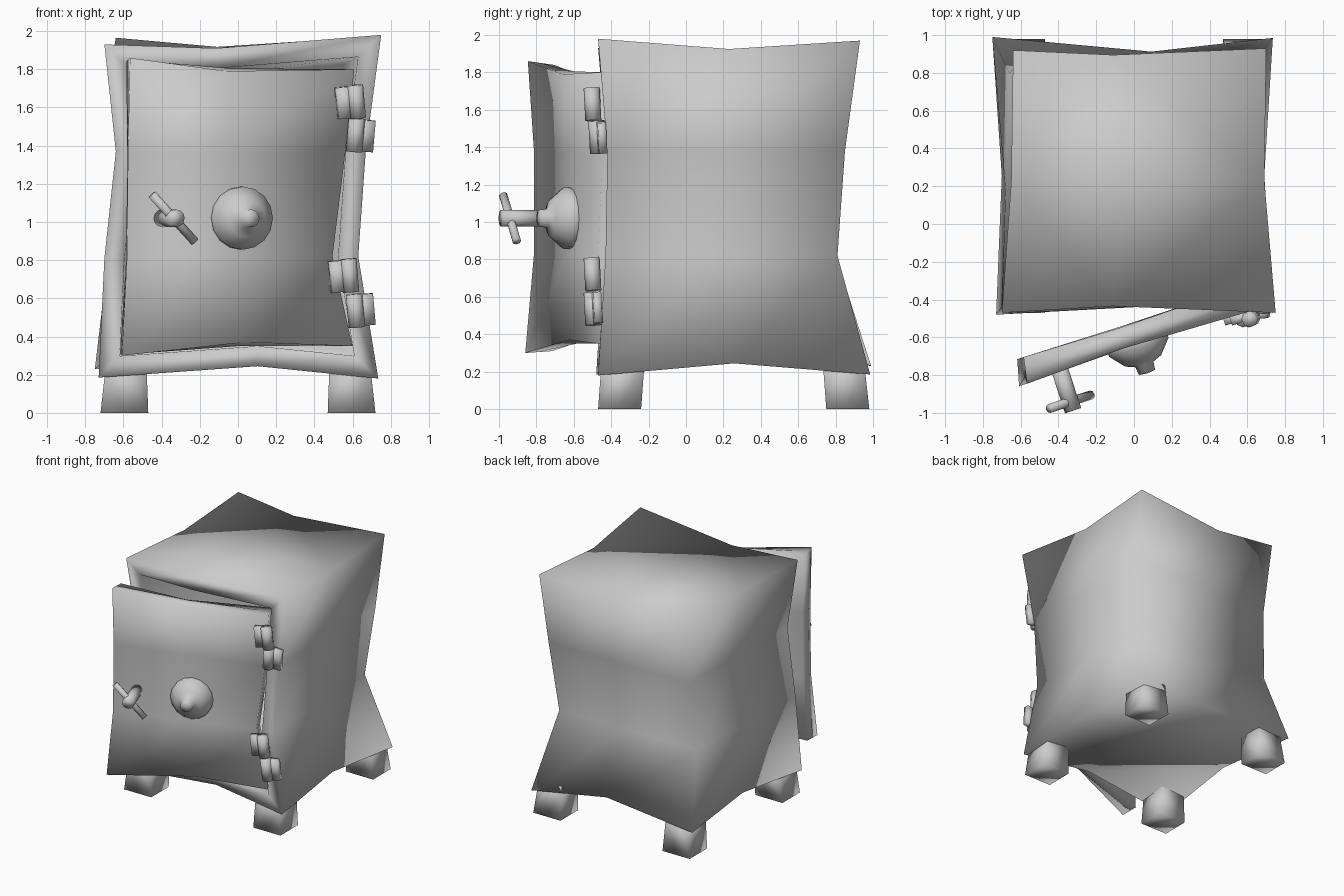
import bpy, bmesh
from math import radians, pi
from mathutils import Vector, Matrix

if "Cube" in bpy.data.objects:
    bpy.data.objects.remove(bpy.data.objects["Cube"])

ANGLE = radians(18)                      # how far the door stands open
DOOR = Matrix.Translation((0.59, -0.47, 0)) @ Matrix.Rotation(ANGLE, 4, 'Z')
NORMAL = Vector((0.309, -0.951, 0))      # door facing direction
ALONG = Vector((0.951, 0.309, 0))        # along the door
NONE = ((0, 0, 0, 0), (0, 0, 0, 0))


def finish(name, bm):
    bmesh.ops.recalc_face_normals(bm, faces=bm.faces)
    me = bpy.data.meshes.new(name)
    bm.to_mesh(me)
    bm.free()
    me.shade_smooth()
    ob = bpy.data.objects.new(name, me)
    bpy.context.collection.objects.link(ob)
    return ob


def loft_box(levels, pull=NONE, rise=NONE, shift=(0, 0), matrix=Matrix()):
    """Box from levels of four corners. Bottom and top edge middles (front,
    right, back, left) are pulled inwards, raised and slid sideways."""
    bm = bmesh.new()
    rings, front = [], []
    last = len(levels) - 1
    for i, lev in enumerate(levels):
        pts = [Vector(p) for p in lev]
        mid = sum(pts, Vector()) / 4
        end = {0: 0, last: 1}.get(i)
        ring = []
        for k in range(4):
            m = (pts[k] + pts[(k + 1) % 4]) / 2
            axis = 1 if k % 2 == 0 else 0
            if end is not None:
                m[axis] += pull[end][k] if m[axis] < mid[axis] else -pull[end][k]
                m.z += rise[end][k]
            if axis:
                m.x += shift[0] + (shift[1] - shift[0]) * i / last
            ring += [bm.verts.new(matrix @ pts[k]), bm.verts.new(matrix @ m)]
        rings.append(ring)
    for a, b in zip(rings, rings[1:]):
        for k in range(8):
            n = (k + 1) % 8
            f = bm.faces.new((a[k], a[n], b[n], b[k]))
            if k < 2:
                front.append(f)
    for ring in (rings[0], rings[-1]):
        c = bm.verts.new(sum((ring[k].co for k in (1, 3, 5, 7)), Vector()) / 4)
        for k in (0, 2, 4, 6):
            bm.faces.new((ring[k - 1], ring[k], ring[k + 1], c))
    bmesh.ops.recalc_face_normals(bm, faces=bm.faces)
    return bm, front


def add_cyl(bm, centre, axis, radius, depth, seg):
    rot = Vector(axis).to_track_quat('Z', 'Y').to_matrix().to_4x4()
    bmesh.ops.create_cone(bm, cap_ends=True, segments=seg, radius1=radius, radius2=radius,
                          depth=depth, matrix=Matrix.Translation(centre) @ rot)


# Body: pinched cabinet with a hollow behind a front frame
bm, front = loft_box([
    [(-.73, -.48, .185), (.735, -.47, .18), (.735, .985, .185), (-.75, .99, .23)],
    [(-.70, -.44, .81), (.63, -.43, .82), (.60, .81, .82), (-.66, .80, .82)],
    [(-.64, -.42, 1.37), (.67, -.42, 1.38), (.67, .85, 1.38), (-.62, .84, 1.38)],
    [(-.70, -.47, 1.93), (.75, -.47, 1.98), (.70, .93, 1.97), (-.64, .92, 1.965)],
], pull=((.04, .045, .075, .04), (.035, .035, .03, .02)),
   rise=((.062,) * 4, (-.045, -.05, -.05, -.035)), shift=(.1, -.14))
bmesh.ops.inset_region(bm, faces=front, thickness=.105, use_even_offset=True)
ext = bmesh.ops.extrude_face_region(bm, geom=front)
bmesh.ops.delete(bm, geom=[f for f in front if f.is_valid], context='FACES')
for v in ext['geom']:
    if isinstance(v, bmesh.types.BMVert):
        v.co = Vector((v.co.x * .88, v.co.y + 1.08, 1.08 + (v.co.z - 1.08) * .95))
finish("safe_body", bm)

# Door: pinched plate swung slightly open
bm, _ = loft_box([
    [(-1.26, 0, .30), (.01, 0, .35), (.0, .14, .35), (-1.225, .14, .31)],
    [(-1.22, .035, .82), (-.09, .03, .82), (-.09, .13, .82), (-1.19, .14, .82)],
    [(-1.215, .035, 1.37), (-.02, .03, 1.36), (-.02, .13, 1.36), (-1.185, .14, 1.37)],
    [(-1.215, 0, 1.86), (.02, 0, 1.80), (.01, .14, 1.80), (-1.19, .14, 1.84)],
], pull=((.02, 0, .01, 0),) * 2, rise=((.045, 0, .045, 0), (-.04, 0, -.04, 0)),
   shift=(.05, -.08), matrix=DOOR)
finish("door", bm)

# Feet: tapered blocks
for side, sx in (("left", -1), ("right", 1)):
    for end, (b0, b1, t0, t1) in (("front", (-.47, -.24, -.45, -.22)),
                                  ("back", (.75, .98, .73, .95))):
        bm, _ = loft_box([
            [(sx * .47, b0, 0), (sx * .72, b0, 0), (sx * .72, b1, 0), (sx * .47, b1, 0)],
            [(sx * .48, t0, .27), (sx * .69, t0, .27), (sx * .69, t1, .27), (sx * .48, t1, .27)],
        ])
        finish(f"{end}_{side}_foot", bm)

# Dial: lathed profile of (radius, height) on the door
profile = [(0, -.02), (.165, -.02), (.165, .045), (.10, .12), (.05, .14), (.045, .185), (0, .19)]
bm = bmesh.new()
rot = NORMAL.to_track_quat('Z', 'Y').to_matrix().to_4x4()
verts = [bm.verts.new((r, 0, h)) for r, h in profile]
edges = [bm.edges.new(p) for p in zip(verts, verts[1:])]
bmesh.ops.spin(bm, geom=verts + edges, axis=(0, 0, 1), cent=(0, 0, 0), angle=2 * pi, steps=16)
bmesh.ops.remove_doubles(bm, verts=bm.verts, dist=.001)
bmesh.ops.transform(bm, matrix=Matrix.Translation((.012, -.61, 1.02)) @ rot, verts=bm.verts)
finish("dial", bm)

# Handle: shaft with a slanted cross bar
bm = bmesh.new()
base = Vector((-.395, -.765, 1.02))
add_cyl(bm, base + NORMAL * .11, NORMAL, .045, .25, 12)
add_cyl(bm, base + NORMAL * .185, ALONG - Vector((0, 0, 1.05)), .024, .34, 8)
finish("handle", bm)

# Hinges: knuckle and leaf pairs, one leaf on the door and one on the frame
for name, x, y, z, side in (("upper_door_hinge", .62, -.50, 1.63, -1),
                            ("upper_frame_hinge", .615, -.475, 1.455, 1),
                            ("lower_door_hinge", .585, -.50, .72, -1),
                            ("lower_frame_hinge", .615, -.50, .535, 1)):
    bm = bmesh.new()
    add_cyl(bm, (0, 0, 0), (0, 0, 1), .043, .175, 8)
    turn = Matrix.Rotation(ANGLE if side < 0 else radians(5), 4, 'Z')
    bmesh.ops.create_cube(bm, size=1, matrix=turn @ Matrix.Translation((side * .05, .02, 0))
                          @ Matrix.Diagonal((.10, .045, .165, 1)))
    tilt = Matrix.Rotation(radians(-5), 4, 'Y') @ Matrix.Rotation(radians(3), 4, 'X')
    if z > 1:
        tilt = Matrix.Rotation(radians(5 * side), 4, 'Y') @ Matrix.Rotation(radians(3), 4, 'X')
    bmesh.ops.transform(bm, matrix=Matrix.Translation((x, y, z)) @ tilt, verts=bm.verts)
    finish(name, bm)
